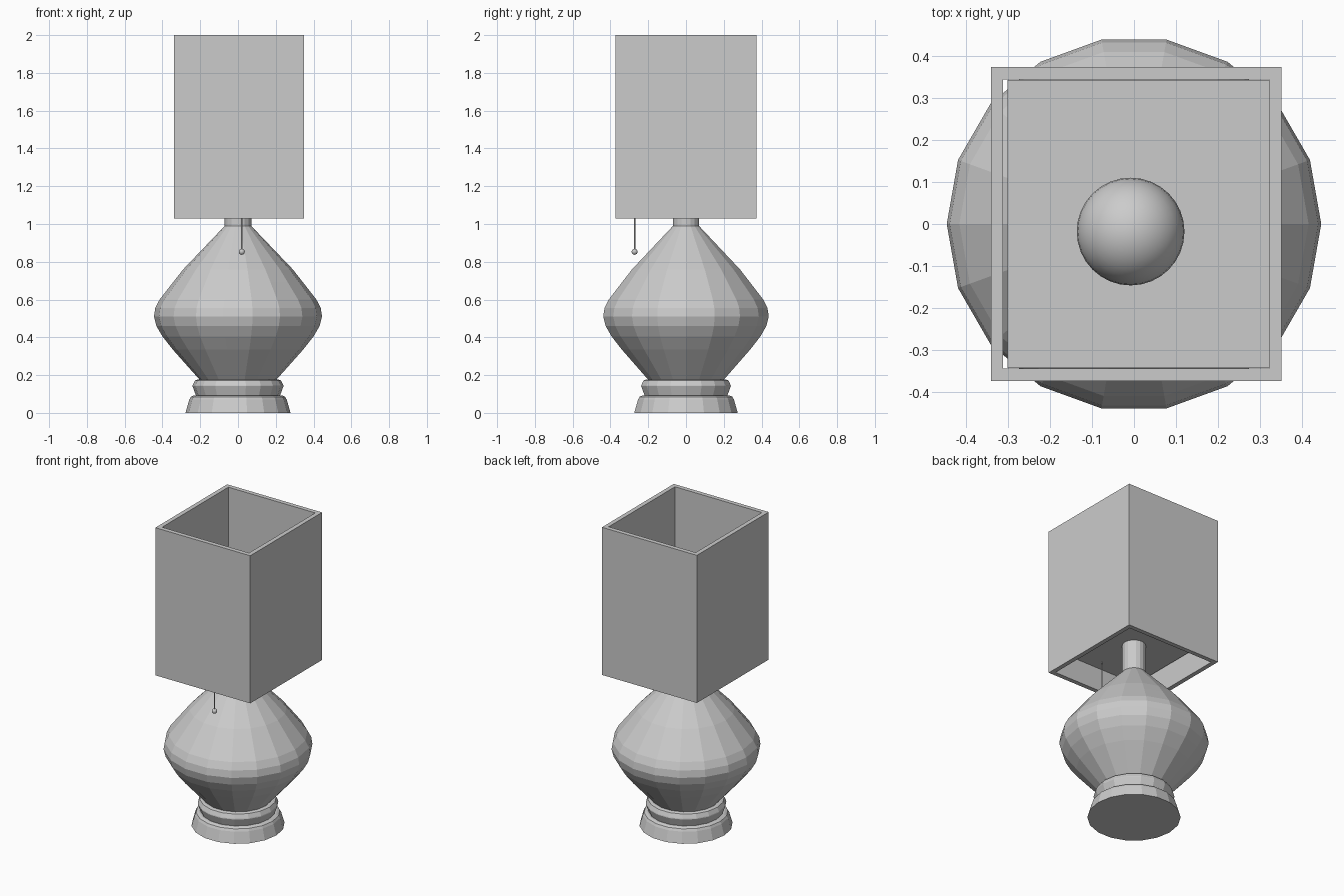
import bpy, bmesh
from math import sin, cos, tau

if "Cube" in bpy.data.objects:
    bpy.data.objects.remove(bpy.data.objects["Cube"])

SIDES = 18


def finish(name, bm):
    bmesh.ops.recalc_face_normals(bm, faces=bm.faces[:])
    mesh = bpy.data.meshes.new(name)
    bm.to_mesh(mesh)
    bm.free()
    obj = bpy.data.objects.new(name, mesh)
    bpy.context.collection.objects.link(obj)
    return obj


def lathe(name, profile, sides=SIDES, centre=(0, 0)):
    """Spin (radius, z) pairs into a capped, flat-faced solid."""
    bm = bmesh.new()
    rings = [[bm.verts.new((centre[0] + r * cos(tau * i / sides),
                            centre[1] + r * sin(tau * i / sides), z))
              for i in range(sides)] for r, z in profile]
    for a, b in zip(rings, rings[1:]):
        for i in range(sides):
            j = (i + 1) % sides
            bm.faces.new((a[i], a[j], b[j], b[i]))
    bm.faces.new(rings[0][::-1])
    bm.faces.new(rings[-1])
    return finish(name, bm)


def ball(name, radius, location, segments, rings):
    bpy.ops.mesh.primitive_uv_sphere_add(radius=radius, location=location,
                                         segments=segments, ring_count=rings)
    obj = bpy.context.object
    obj.name = name
    bpy.ops.object.shade_smooth()
    return obj


# Stepped foot
lathe("foot", [(0.278, 0), (0.258, 0.07), (0.25, 0.085), (0.235, 0.092)])
lathe("foot_collar", [(0.222, 0.09), (0.241, 0.142), (0.24, 0.147),
                      (0.228, 0.172), (0.215, 0.176)])

# Bulging body
lathe("body", [(0.20, 0.172), (0.345, 0.335), (0.40, 0.405), (0.432, 0.46),
               (0.445, 0.51), (0.438, 0.555), (0.415, 0.60), (0.345, 0.69),
               (0.29, 0.76), (0.07, 0.99)])

# Stem up to the plate inside the shade
lathe("stem", [(0.071, 0.985), (0.071, 1.185)])

# Square shade: open tube with thick walls
bm = bmesh.new()
cx, hx, hy, wall, z0, z1 = 0.005, 0.345, 0.373, 0.029, 1.03, 2.0
loops = []
for inset, z in ((0, z0), (0, z1), (wall, z1), (wall, z0)):
    loops.append([bm.verts.new((cx + sx * (hx - inset), sy * (hy - inset), z))
                  for sx, sy in ((-1, -1), (1, -1), (1, 1), (-1, 1))])
for k in range(4):
    a, b = loops[k], loops[(k + 1) % 4]
    for i in range(4):
        j = (i + 1) % 4
        bm.faces.new((a[i], a[j], b[j], b[i]))
finish("shade", bm)

# Plate carrying the bulb
bpy.ops.mesh.primitive_cube_add(size=1, location=(0.011, 0, 1.19))
plate = bpy.context.object
plate.name = "shade_plate"
plate.scale = (0.624, 0.684, 0.02)

# Bulb
ball("bulb", 0.128, (-0.008, -0.018, 1.31), 32, 16)

# Pull cord with bead
lathe("pull_cord", [(0.004, 0.855), (0.004, 1.185)], 8, (0.02, -0.272))
ball("pull_bead", 0.016, (0.02, -0.272, 0.853), 16, 8)
